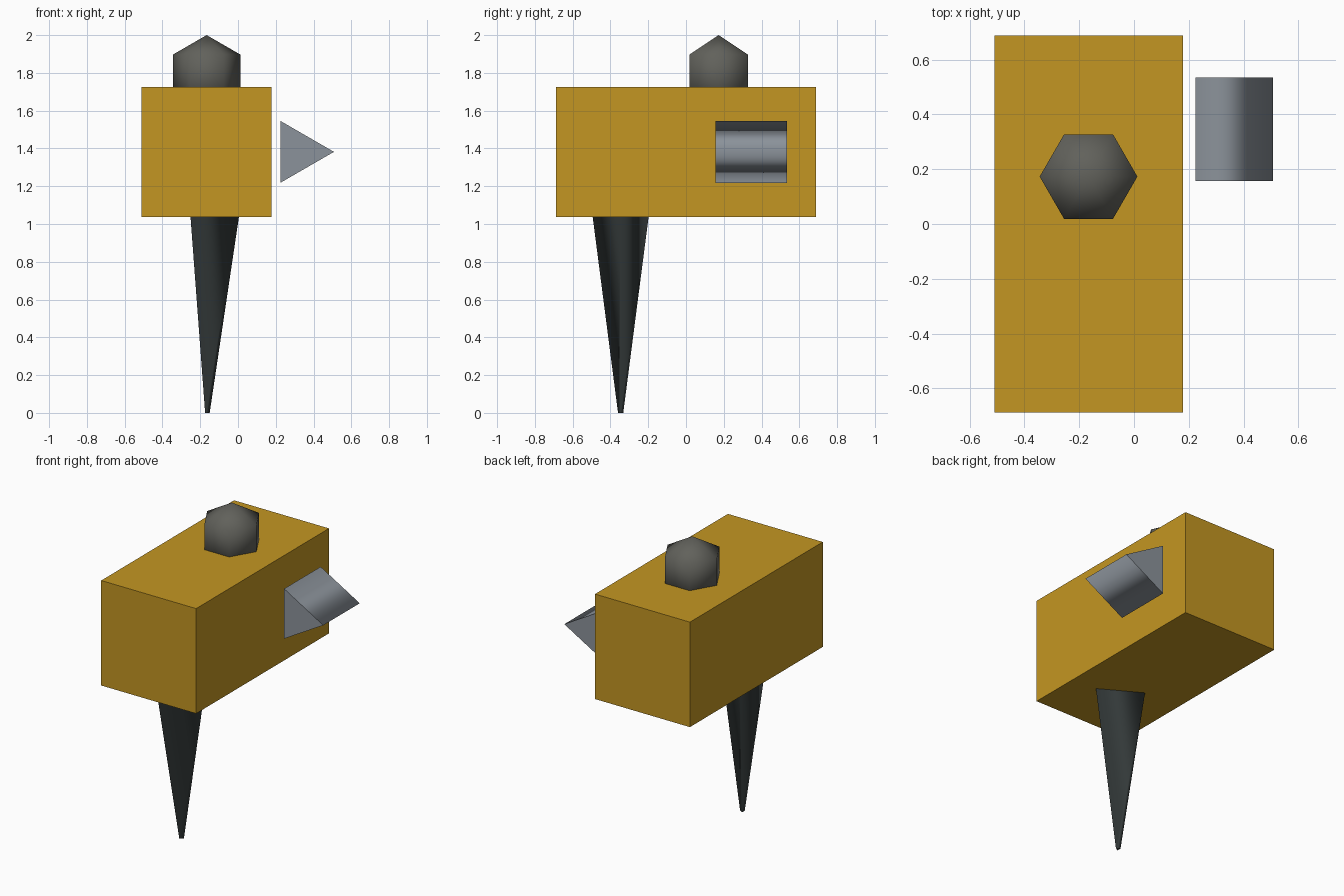
import bpy
import bmesh
from math import cos, sin, pi
from mathutils import Matrix

default = bpy.data.objects.get("Cube")
if default:
    bpy.data.objects.remove(default, do_unlink=True)


def material(name, color):
    mat = bpy.data.materials.new(name)
    mat.use_nodes = True
    mat.diffuse_color = (*color, 1)
    mat.node_tree.nodes["Principled BSDF"].inputs["Base Color"].default_value = (*color, 1)
    return mat


def add_part(name, bm, mat, matrix):
    bmesh.ops.transform(bm, matrix=matrix, verts=bm.verts)
    bmesh.ops.recalc_face_normals(bm, faces=bm.faces)
    mesh = bpy.data.meshes.new(name)
    bm.to_mesh(mesh)
    bm.free()
    mesh.materials.append(mat)
    obj = bpy.data.objects.new(name, mesh)
    bpy.context.collection.objects.link(obj)
    return obj


def lathe(profile, sides, capped):
    """Smooth-sided solid from (radius, height) rings, first corner on +x, flat caps."""
    bm = bmesh.new()
    rings = [[bm.verts.new((r * cos(2 * pi * i / sides), r * sin(2 * pi * i / sides), h))
              for i in range(sides)] for r, h in profile]
    for low, high in zip(rings, rings[1:]):
        for i in range(sides):
            j = (i + 1) % sides
            bm.faces.new((low[i], low[j], high[j], high[i])).smooth = True
    if capped:
        bm.faces.new(rings[0])
        bm.faces.new(rings[-1])
    bmesh.ops.remove_doubles(bm, verts=bm.verts, dist=0.0001)
    return bm


yellow = material("mustard yellow", (0.55, 0.305, 0.016))
steel = material("steel grey", (0.26, 0.29, 0.325))
charcoal = material("warm charcoal", (0.12, 0.12, 0.105))
black = material("cool black", (0.034, 0.042, 0.042))

# Box body
bm = bmesh.new()
bmesh.ops.create_cube(bm, size=1)
add_part("body", bm, yellow, Matrix.Translation((-0.166, 0, 1.382))
         @ Matrix.Diagonal((0.688, 1.376, 0.688, 1)))

# Faceted ball half sunk into the top
R = 0.206
ball = [(R * sin(a * pi / 3), -R * cos(a * pi / 3)) for a in range(4)]
add_part("top_ball", lathe(ball, 6, False), charcoal,
         Matrix.Translation((-0.166, 0.173, 2 - R)))

# Three-sided tapered leg
add_part("leg", lathe([(0.016, 0), (0.171, 1.038)], 3, True), black,
         Matrix.Translation((-0.166, -0.346, 0)))

# Floating triangular prism beside the body, pointing outwards
add_part("side_prism", lathe([(0.189, -0.189), (0.189, 0.189)], 3, True), steel,
         Matrix.Translation((0.319, 0.346, 1.382)) @ Matrix.Rotation(pi / 2, 4, 'X'))
